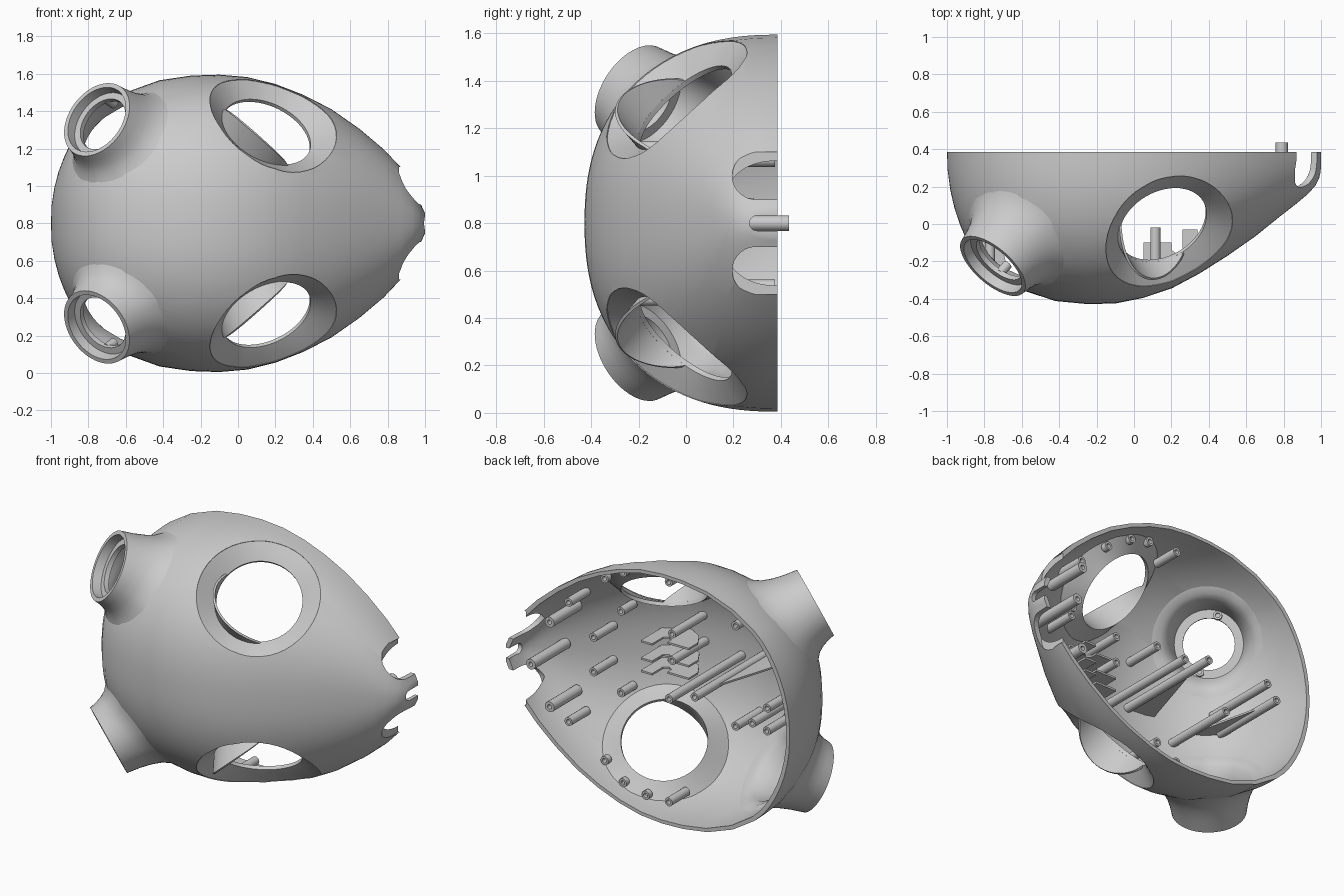
import bpy, bmesh, math
from mathutils import Vector
from mathutils.bvhtree import BVHTree

if "Cube" in bpy.data.objects:
    bpy.data.objects.remove(bpy.data.objects["Cube"])

BACK, MID, P, T = 0.385, 0.8, 2.32, 0.022
# stations along x: (x, half width in z, depth in -y)
ST = [(-1, 0, 0), (-.996, .10, .10), (-.982, .19, .205), (-.96, .275, .30), (-.93, .355, .39),
      (-.9, .418, .46), (-.86, .485, .53), (-.81, .55, .597), (-.75, .606, .655),
      (-.6, .70, .738), (-.42, .765, .797), (-.25, .79, .813),
      (-.1, .795, .81), (.05, .782, .78), (.2, .745, .73), (.35, .687, .65), (.5, .61, .555),
      (.65, .505, .45), (.78, .395, .345), (.87, .30, .275), (.93, .20, .225),
      (.97, .12, .18), (.99, .075, .14), (.9995, .055, .10), (1, 0, 0)]


def finish(bm, name, angle=35):
    bmesh.ops.remove_doubles(bm, verts=bm.verts, dist=1e-5)
    bmesh.ops.recalc_face_normals(bm, faces=bm.faces)
    me = bpy.data.meshes.new(name)
    bm.to_mesh(me)
    bm.free()
    ob = bpy.data.objects.new(name, me)
    bpy.context.collection.objects.link(ob)
    smooth(ob, angle)
    return ob


def smooth(ob, angle=35):
    bpy.ops.object.select_all(action='DESELECT')
    ob.select_set(True)
    bpy.context.view_layer.objects.active = ob
    bpy.ops.object.shade_smooth_by_angle(angle=math.radians(angle))


def skin(bm, rings, closed_u=True, closed_v=True):
    """Quads between successive rings of points."""
    g = [[bm.verts.new(p) for p in r] for r in rings]
    n, m = len(g), len(g[0])
    for i in range(n if closed_v else n - 1):
        for j in range(m if closed_u else m - 1):
            a, b = g[i], g[(i + 1) % n]
            bm.faces.new((a[j], a[(j + 1) % m], b[(j + 1) % m], b[j]))


def basis(n):
    e1 = Vector((n.z, 0, -n.x)).normalized()
    return e1, n.cross(e1)


def tube(bm, a, b, r, hole=0.0, seg=16):
    """Solid rod from a to b, with a blind screw hole at b."""
    a, b = Vector(a), Vector(b)
    n = (b - a).normalized()
    e1, e2 = basis(n) if abs(n.y) < .99 else (Vector((1, 0, 0)), Vector((0, 0, 1)))
    prof = [(a, 0), (a, r), (b, r)]
    prof += [(b, hole), (b - n * .04, hole), (b - n * .04, 0)] if hole else [(b, 0)]
    skin(bm, [[c + (e1 * math.cos(t) + e2 * math.sin(t)) * q
               for t in [2 * math.pi * k / seg for k in range(seg)]] for c, q in prof], True, False)
    bmesh.ops.remove_doubles(bm, verts=bm.verts, dist=1e-5)
    bmesh.ops.dissolve_degenerate(bm, edges=bm.edges, dist=1e-6)


def wall_y(x, z):
    for (x0, w0, d0), (x1, w1, d1) in zip(ST, ST[1:]):
        if x0 <= x <= x1:
            f = (x - x0) / (x1 - x0)
            w, d = w0 + f * (w1 - w0), d0 + f * (d1 - d0)
            return BACK - d * max(0, 1 - min(1, abs(z) / w) ** P) ** (1 / P)


# egg shaped half shell with an open back
SEG = 64


def ring(x, w, d):
    pts = []
    for k in range(SEG + 1):
        c, s = math.cos(math.pi * k / SEG), math.sin(math.pi * k / SEG)
        s = 0 if k in (0, SEG) else s
        pts.append((x, BACK - d * s ** (2 / P), MID + w * math.copysign(abs(c) ** (2 / P), c)))
    return pts


outer = [ring(*s) for s in ST]
inner = [ring(x * .978, max(w - T, w * .6), max(d - T, d * .6)) for x, w, d in ST]
bm = bmesh.new()
skin(bm, outer, False, False)
bmesh.ops.remove_doubles(bm, verts=bm.verts, dist=1e-5)
surface = BVHTree.FromBMesh(bm)
skin(bm, inner, False, False)
for k in (0, SEG):
    skin(bm, [[r[k] for r in outer], [r[k] for r in inner]], False, False)
bmesh.ops.remove_doubles(bm, verts=bm.verts, dist=1e-5)
bmesh.ops.dissolve_degenerate(bm, edges=bm.edges, dist=1e-6)
shell = finish(bm, "shell")


def cut(cutter):
    cutter.hide_render = True
    m = shell.modifiers.new("cut", 'BOOLEAN')
    m.operation, m.solver, m.object = 'DIFFERENCE', 'EXACT', cutter
    bpy.context.view_layer.objects.active = shell
    bpy.ops.object.modifier_apply(modifier=m.name)
    bpy.data.objects.remove(cutter)


def cut_rod(a, b, r, seg=48):
    b_ = bmesh.new()
    tube(b_, a, b, r, 0, seg)
    cut(finish(b_, "cutter"))


def fitted_ring(name, c, n, foot_r, prof, seg=56):
    """Turned ring whose foot follows the shell: prof = (radius, offset, share of foot depth)."""
    e1, e2 = basis(n)
    cols = []
    for k in range(seg):
        t = 2 * math.pi * k / seg
        rad = e1 * math.cos(t) + e2 * math.sin(t)
        hit = surface.ray_cast(c + rad * foot_r + n * .6, -n)[0]
        foot = max(-.36, (hit - c).dot(n)) if hit else -.33
        cols.append([c + rad * r + n * (s + f * foot) for r, s, f in prof])
    b_ = bmesh.new()
    skin(b_, cols)
    return finish(b_, name)


OPEN_N = Vector((.35, -.61, .715)).normalized()
OPEN_C = Vector((.175, -.04, .53))

for side, tag in ((1, "upper"), (-1, "lower")):
    # large round opening with a sunken conical border
    n = Vector((OPEN_N.x, OPEN_N.y, OPEN_N.z * side))
    c = Vector((OPEN_C.x, OPEN_C.y, MID + OPEN_C.z * side))
    fitted_ring(tag + "_opening_border", c, n, .364,
                [(.364, 0, 1), (.30, -.03, .4), (.249, -.057, 0), (.252, -.08, 0),
                 (.30, -.055, .4), (.368, -.024, 1)])
    cut_rod(c - n * .22, c + n * .3, .36)
    # curved lid standing along the inner edge of the opening
    e1, e2 = basis(OPEN_N)
    rows = []
    for k in range(33):
        t = math.radians(180 + 134 * k / 32)
        rad = e1 * math.cos(t) + e2 * math.sin(t)
        h = .15 * max(0, math.sin(math.pi * k / 32)) ** .85 + .002
        o = OPEN_C - OPEN_N * .057
        rows.append([o + rad * .249, o + rad * .249 + OPEN_N * h,
                     o + rad * .262 + OPEN_N * h, o + rad * .262])
    bm = bmesh.new()
    skin(bm, [[(p.x, p.y, MID + side * p.z) for p in r] for r in rows], True, False)
    finish(bm, tag + "_opening_lid")
    # flared collar with a stepped mouth
    n = Vector((-.59, -.675, .44 * side)).normalized()
    c = Vector((-.755, -.225, MID + .555 * side))
    fitted_ring(tag + "_collar", c, n, .33,
                [(.335, -.016, 1), (.295, 0, .9), (.265, 0, .74), (.243, 0, .52), (.228, 0, .28),
                 (.217, 0, 0), (.192, 0, 0), (.187, -.055, 0), (.15, -.055, 0), (.15, -.085, 0),
                 (.2, -.085, 0), (.214, -.03, .5), (.24, -.03, .8), (.28, -.03, .94), (.33, -.026, 1)])
    cut_rod(c - n * .45, c + n * .3, .3)
    # screw posts behind the collar
    bm = bmesh.new()
    e1, e2 = basis(n)
    for s in (1, -1):
        q = c - n * .075 + (e1 * .7 + e2 * .7 * side).normalized() * .172 * s
        tube(bm, q, q - n * .07, .026, .013)
    finish(bm, tag + "_collar_posts")
    # rounded notch beside the tip
    zc = MID + .2 * side
    cut_rod((.86, .295, zc), (1.2, .295, zc), .1)
    bpy.ops.mesh.primitive_cube_add(size=1, location=(1.03, .495, zc))
    bpy.context.object.scale = (.34, .4, .2)
    cut(bpy.context.object)

# narrow slot in the tip
cut_rod((.95, .3, MID), (1.2, .3, MID), .032)
bpy.ops.mesh.primitive_cube_add(size=1, location=(1.075, .4, MID))
bpy.context.object.scale = (.25, .2, .064)
cut(bpy.context.object)
smooth(shell)


def floor_y(x, y, z, r):
    """Lowest y at which a post of radius r still stays inside the shell and border."""
    base = max(wall_y(x + a * r, abs(z) + b * r) for a in (-1, 0, 1) for b in (0, 1)) + .006
    base = min(base, y - .04)
    while abs(z) > .5 and base < y - .04:
        p = Vector((x, base, abs(z))) - OPEN_C
        s = p.dot(OPEN_N)
        if s < -.1 + ((p - OPEN_N * s).length - .25) * .5:
            break
        base += .01
    return base


# screw posts inside the shell: (x, tip y, z from middle), both sides
PAIRS = [(-.08, .29, .70), (.1, .265, .715), (.25, .28, .67), (.4, .25, .58), (.63, .285, .38),
         (.70, .375, .27), (.57, .12, .11), (.46, 0, .26), (-.27, -.11, .32)]
SINGLE = [(.79, .435, 0), (.114, -.02, .03), (.114, -.02, .2), (-.11, .33, -.02), (-.29, .33, .04),
          (-.8, .33, -.04), (-.77, .285, .08), (-.57, .15, -.12)]
bm = bmesh.new()
for x, y, z in [(x, y, z * s) for x, y, z in PAIRS for s in (1, -1)] + SINGLE:
    r = .033 if x > .66 else .027
    tube(bm, (x, floor_y(x, y, z, r), MID + z), (x, y, MID + z), r, .014)
finish(bm, "screw_posts")


def plate(bm, pts, z, t=.012):
    """Thin plate lying in the xy plane at height z."""
    v = [[bm.verts.new((x, y, z + s * t / 2)) for x, y in pts] for s in (-1, 1)]
    for r in v:
        bm.faces.new(r)
    for i in range(len(pts)):
        j = (i + 1) % len(pts)
        bm.faces.new((v[0][i], v[0][j], v[1][j], v[1][i]))


# bracing ribs beside the long posts
bm = bmesh.new()
for x0, x1, y, z in ((-.29, -.47, .2, .04), (-.8, -.66, .28, -.04)):
    plate(bm, [(x0, y), (x0, wall_y(x0, z) + .01), (x1, wall_y(x1, z) + .01)], MID + z)
finish(bm, "bracing_ribs")

# notched cradle plates on the shell floor
bm = bmesh.new()
for z in (-.1, -.02, .09):
    top = [(.05, -.1), (.2, -.1), (.2, -.14), (.23, -.16), (.26, -.14), (.26, -.03), (.34, -.03)]
    plate(bm, top[::-1] + [(.05, wall_y(.05, z) + .2), (.1, wall_y(.1, z) + .1),
                           (.2, wall_y(.2, z) + .012), (.34, wall_y(.34, z) + .012)], MID + z)
finish(bm, "cradle_plates")
